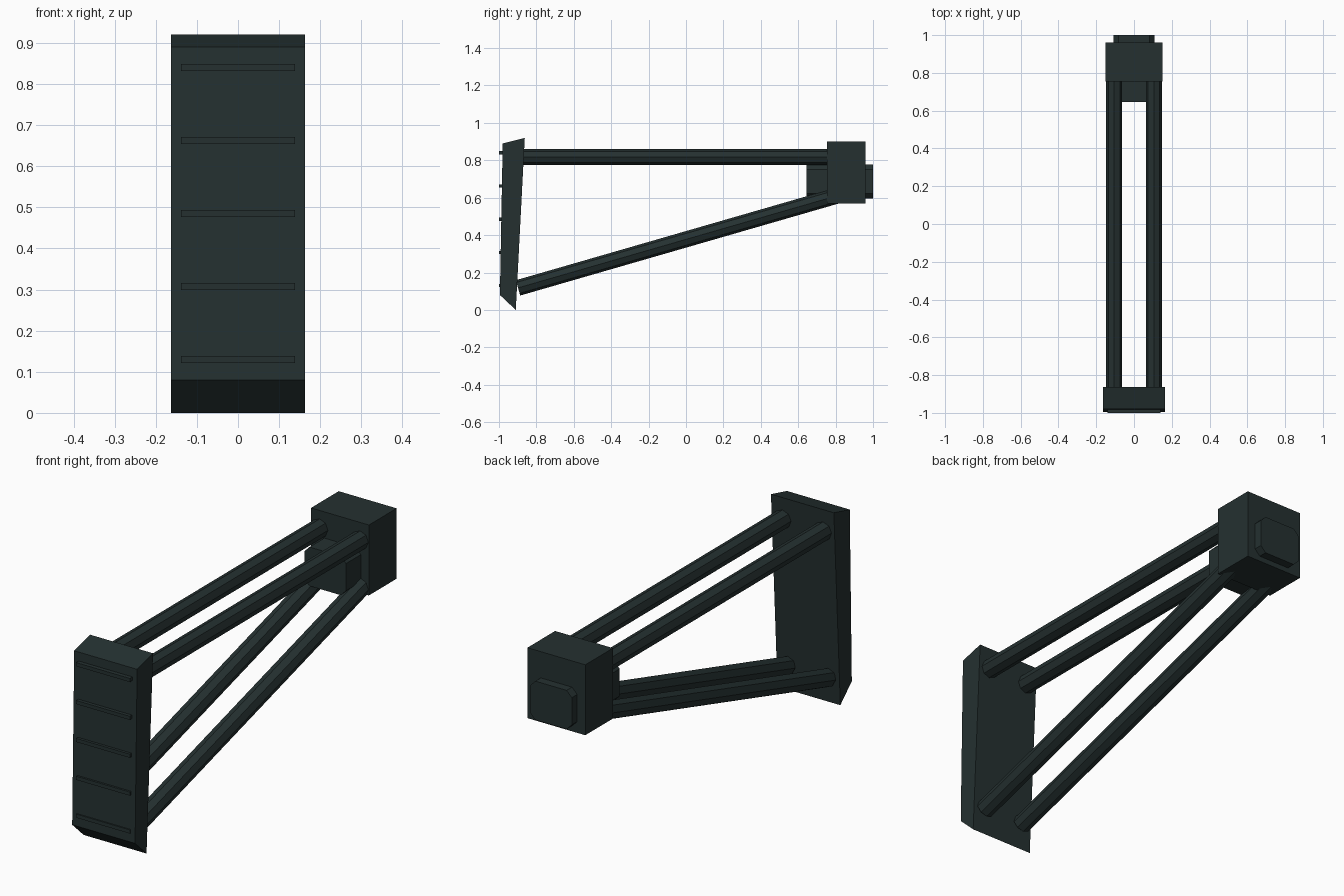
import bpy, math
from mathutils import Vector

if "Cube" in bpy.data.objects:
    bpy.data.objects.remove(bpy.data.objects["Cube"])

mat = bpy.data.materials.new("dark_slate")
mat.diffuse_color = (0.018, 0.030, 0.030, 1)
mat.use_nodes = True
mat.node_tree.nodes["Principled BSDF"].inputs["Base Color"].default_value = mat.diffuse_color


def add_mesh(name, verts, faces):
    me = bpy.data.meshes.new(name)
    me.from_pydata([tuple(v) for v in verts], [], faces)
    me.materials.append(mat)
    ob = bpy.data.objects.new(name, me)
    bpy.context.collection.objects.link(ob)
    return ob


def loft(name, ring_a, ring_b):
    """Closed solid between two matching rings of points."""
    n = len(ring_a)
    faces = [(i, (i + 1) % n, n + (i + 1) % n, n + i) for i in range(n)]
    faces += [tuple(reversed(range(n))), tuple(range(n, 2 * n))]
    ob = add_mesh(name, list(ring_a) + list(ring_b), faces)
    return ob


def box(name, x, y0, y1, z0, z1):
    ring = [(-x, z0), (x, z0), (x, z1), (-x, z1)]
    return loft(name, [(a, y1, b) for a, b in ring], [(a, y0, b) for a, b in ring])


def tube(name, x, p0, p1, r=0.0425, sides=8):
    """Octagonal rod in the y-z plane at a given x."""
    d = Vector((0, p1[0] - p0[0], p1[1] - p0[1])).normalized()
    u = Vector((1, 0, 0))
    v = d.cross(u)
    ang = [2 * math.pi * i / sides for i in range(sides)]
    off = [(u * math.cos(a) + v * math.sin(a)) * r for a in ang]
    return loft(name, [Vector((x, *p0)) + o for o in off],
                [Vector((x, *p1)) + o for o in off])


# Slanted shoulder plate
profile = [(-0.98, 0.89), (-0.995, 0.08), (-0.91, 0.0), (-0.862, 0.92)]
loft("shoulder_plate", [(-0.163, y, z) for y, z in profile],
     [(0.163, y, z) for y, z in profile])

# Grip ribs on the plate front
for i in range(5):
    z = 0.13 + i * 0.1775
    box(f"grip_rib_{i + 1}", 0.139, -1.0, -0.975, z - 0.0085, z + 0.0085)

# Upper and lower pairs of rods
for side, x in (("left", -0.105), ("right", 0.105)):
    tube(f"upper_rod_{side}", x, (-0.89, 0.818), (0.80, 0.818))
    tube(f"lower_rod_{side}", x, (-0.898, 0.118), (0.84, 0.62))

# Mounting block
box("mounting_block", 0.15, 0.755, 0.96, 0.57, 0.90)

# Chamfered core running through the block
w, z0, z1, c = 0.108, 0.595, 0.777, 0.027
ring = [(-w + c, z0), (w - c, z0), (w, z0 + c), (w, z1 - c),
        (w - c, z1), (-w + c, z1), (-w, z1 - c), (-w, z0 + c)]
loft("core_block", [(a, 1.0, b) for a, b in ring], [(a, 0.645, b) for a, b in ring])

# Consistent outward normals
import bmesh
for ob in bpy.context.collection.objects:
    bm = bmesh.new()
    bm.from_mesh(ob.data)
    bmesh.ops.recalc_face_normals(bm, faces=bm.faces)
    bm.to_mesh(ob.data)
    bm.free()
